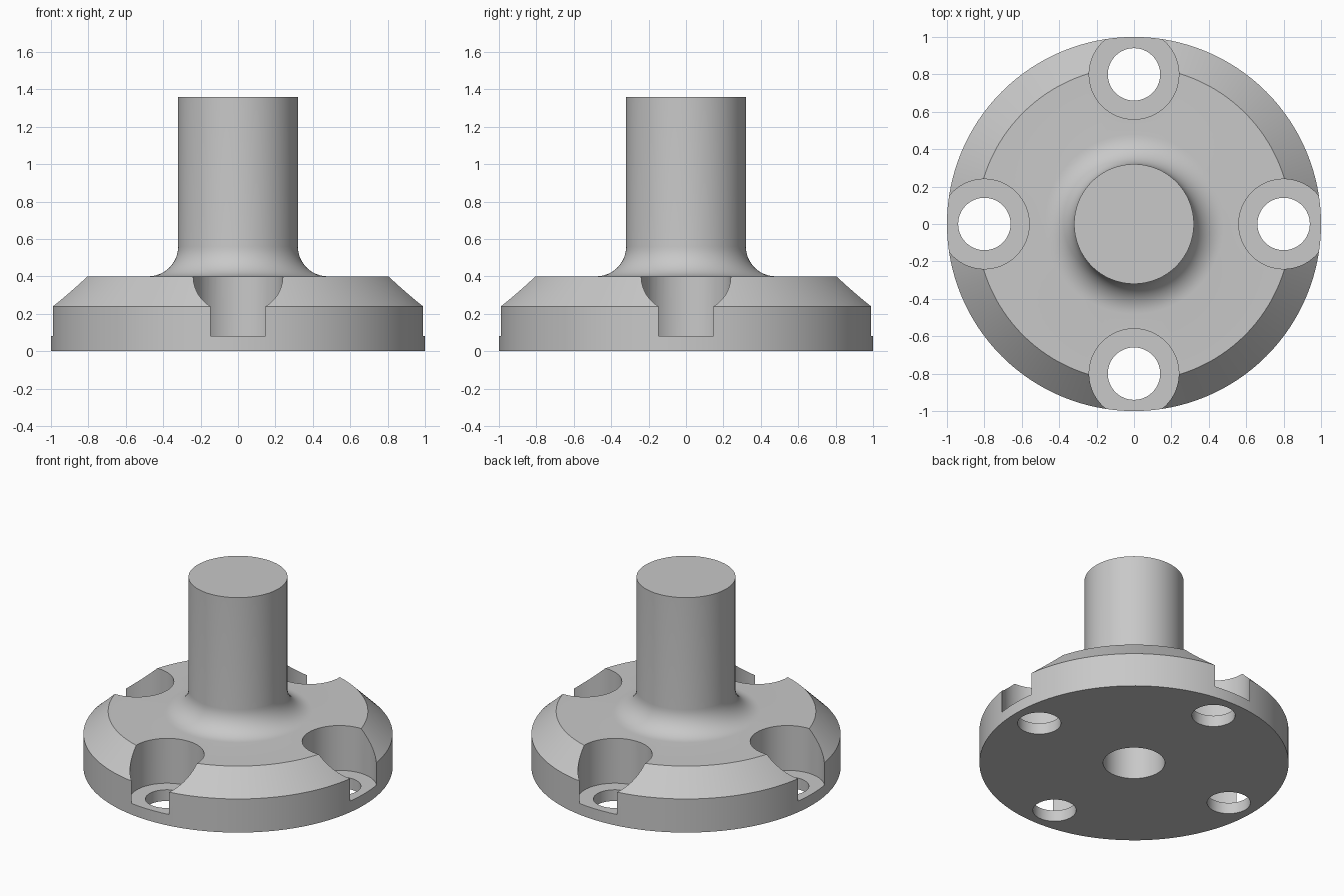
import bpy
import bmesh
from math import cos, sin, pi, radians
from mathutils import Matrix

if "Cube" in bpy.data.objects:
    bpy.data.objects.remove(bpy.data.objects["Cube"])

# Material
steel = bpy.data.materials.new("plain grey metal")
steel.use_nodes = True
grey = (0.58, 0.58, 0.58, 1)
steel.diffuse_color = grey
steel.node_tree.nodes["Principled BSDF"].inputs["Base Color"].default_value = grey


def make_object(name, bm):
    bmesh.ops.recalc_face_normals(bm, faces=bm.faces)
    mesh = bpy.data.meshes.new(name)
    bm.to_mesh(mesh)
    bm.free()
    mesh.materials.append(steel)
    obj = bpy.data.objects.new(name, mesh)
    bpy.context.collection.objects.link(obj)
    return obj


def lathe(name, profile, steps=128):
    bm = bmesh.new()
    verts = [bm.verts.new((r, 0, z)) for r, z in profile]
    edges = [bm.edges.new(pair) for pair in zip(verts, verts[1:])]
    bmesh.ops.spin(bm, geom=verts + edges, cent=(0, 0, 0), axis=(0, 0, 1),
                   angle=2 * pi, steps=steps)
    bmesh.ops.remove_doubles(bm, verts=bm.verts, dist=1e-4)
    return make_object(name, bm)


def four_cylinders(name, radius, bottom, top):
    # One cylinder per bolt position
    bm = bmesh.new()
    for i in range(4):
        a = i * pi / 2
        place = Matrix.Translation((0.8 * cos(a), 0.8 * sin(a), (bottom + top) / 2))
        bmesh.ops.create_cone(bm, cap_ends=True, segments=64, radius1=radius,
                              radius2=radius, depth=top - bottom, matrix=place)
    return make_object(name, bm)


# Flange, chamfer, fillet, stem and blind centre bore as one turned profile
fillet = [(0.48 - 0.16 * sin(t), 0.56 - 0.16 * cos(t))
          for t in (i * pi / 24 for i in range(13))]
profile = ([(0, 0.8), (0.2, 0.8), (0.2, 0), (1, 0), (1, 0.24), (0.84, 0.4)]
           + fillet + [(0.32, 1.36), (0, 1.36)])
flange = lathe("flanged_shaft", profile)

# Bolt holes and their counterbores, open at the rim
for cutter in (four_cylinders("counterbore_cutter", 0.24, 0.08, 0.7),
               four_cylinders("bolt_hole_cutter", 0.14, -0.1, 0.3)):
    cutter.hide_render = True
    mod = flange.modifiers.new(cutter.name, 'BOOLEAN')
    mod.operation = 'DIFFERENCE'
    mod.solver = 'EXACT'
    mod.object = cutter
    bpy.context.view_layer.objects.active = flange
    bpy.ops.object.modifier_apply(modifier=mod.name)
    bpy.data.objects.remove(cutter)

bpy.ops.object.select_all(action='DESELECT')
flange.select_set(True)
bpy.context.view_layer.objects.active = flange
bpy.ops.object.shade_smooth_by_angle(angle=radians(25))
